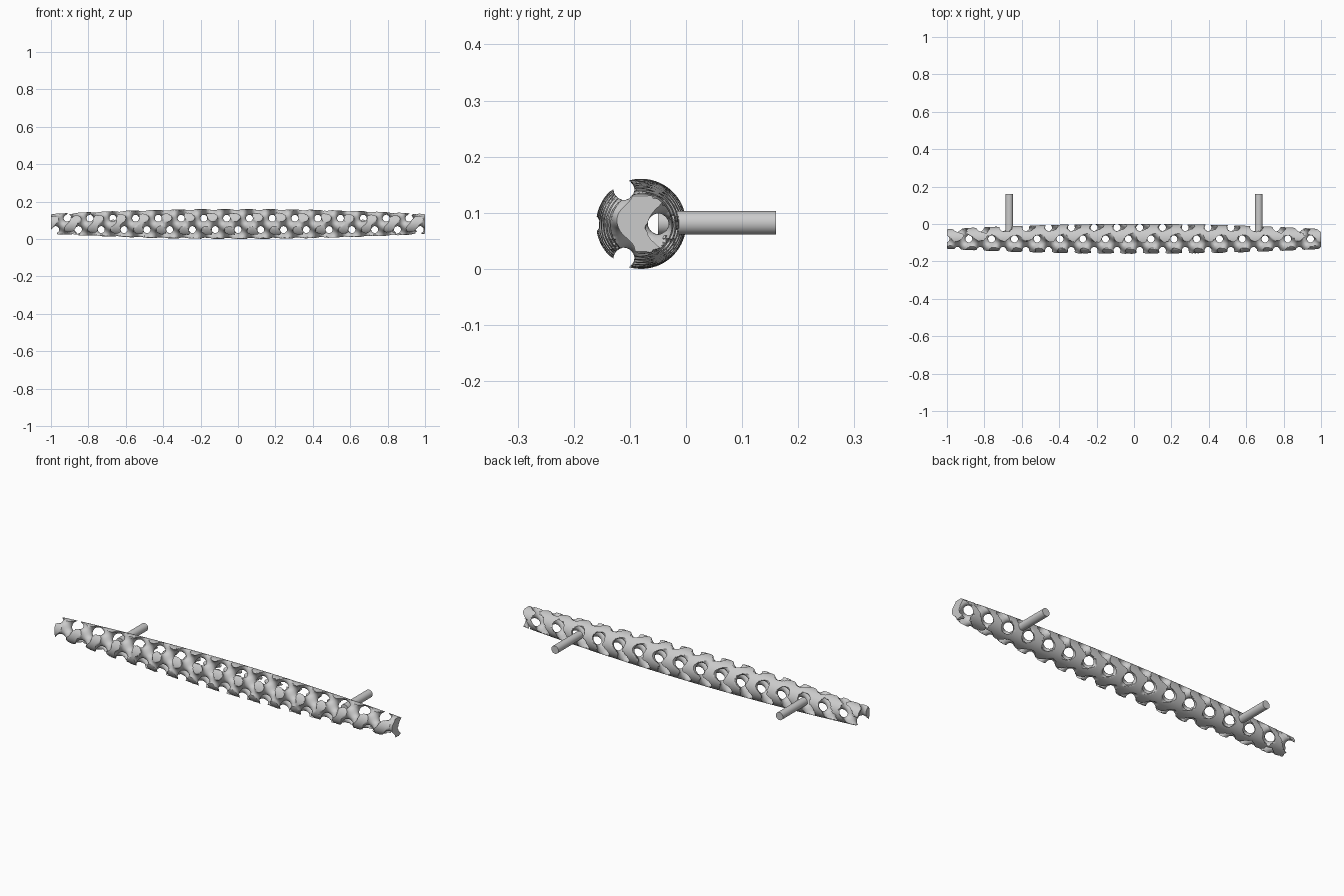
import bpy, math
from mathutils import Vector

if "Cube" in bpy.data.objects:
    bpy.data.objects.remove(bpy.data.objects["Cube"])

# Overall sizes
CELL = 0.1218              # gyroid period
K = 2 * math.pi / CELL
LEVEL = 0.24               # solid where the gyroid function is above this
CY, CZ = -0.08, 0.0803     # bar axis
R_MID, R_DROP = 0.0803, 0.027
H = 0.006                  # sampling step


def radius(x):
    return R_MID - R_DROP * x * x


def gyroid(p):
    """Signed distance estimate to the lattice and its outward direction."""
    X, Y, Z = K * p.x, K * (p.y - CY), K * (p.z - CZ)
    sx, cx, sy, cy, sz, cz = (math.sin(X), math.cos(X), math.sin(Y),
                              math.cos(Y), math.sin(Z), math.cos(Z))
    f = sx * cy - sy * cz + sz * cx
    g = Vector((cx * cy - sz * sx, -sx * sy - cy * cz, sy * sz + cz * cx)) * K
    n = max(g.length, 0.3 * K)
    return (LEVEL - f) / n, -g / n


def envelope(p):
    """Barrel-shaped outer skin."""
    v = Vector((0, p.y - CY, p.z - CZ))
    r = max(v.length, 1e-6)
    return r - radius(p.x), v / r


def end_cap(p):
    return abs(p.x) - 1.0, Vector((math.copysign(1, p.x), 0, 0))


FIELDS = (gyroid, envelope, end_cap)


def snap(p):
    """Pull a vertex onto every surface it lies next to, keeping edges crisp."""
    start = p.copy()
    dists = [fn(p)[0] for fn in FIELDS]
    top = max(dists)
    near = [fn for fn, d in zip(FIELDS, dists) if d > -0.5 * H or d == top]
    for _ in range(4):
        for fn in near:
            d, n = fn(p)
            p = p - n * d
    move = p - start
    if move.length > 1.2 * H:
        p = start + move.normalized() * 1.2 * H
    p.x = max(-1.0, min(1.0, p.x))
    return p


def lattice_bar():
    nx = int(2 / H) + 5
    ny = int(2 * R_MID / H) + 5
    xs = [(i - (nx - 1) / 2) * H for i in range(nx)]
    ys = [(i - (ny - 1) / 2) * H for i in range(ny)]
    sc = [(math.sin(K * t), math.cos(K * t)) for t in ys]
    step = (ny * ny, ny, 1)

    # Sample the combined solid on a grid (negative = inside)
    val = []
    for x in xs:
        sx, cx = math.sin(K * x), math.cos(K * x)
        R, cap = radius(x), abs(x) - 1.0
        for j, y in enumerate(ys):
            sy, cy = sc[j]
            for k, z in enumerate(ys):
                sz, cz = sc[k]
                g = (LEVEL - sx * cy + sy * cz - sz * cx) / (1.3 * K)
                val.append(max(g, math.hypot(y, z) - R, cap))

    # Every crossed grid edge gives one quad between its four cells
    sums, quads = {}, []
    for i in range(1, nx - 1):
        for j in range(1, ny - 1):
            for k in range(1, ny - 1):
                q = i * step[0] + j * step[1] + k
                a = val[q]
                for ax in range(3):
                    b = val[q + step[ax]]
                    if (a < 0) == (b < 0):
                        continue
                    pos = [xs[i], ys[j], ys[k]]
                    pos[ax] += H * a / (a - b)
                    sb, sd = step[(ax + 1) % 3], step[(ax + 2) % 3]
                    cells = [q - sb - sd, q - sd, q, q - sb]
                    for c in cells:
                        s = sums.setdefault(c, [0, 0, 0, 0])
                        s[0] += pos[0]
                        s[1] += pos[1]
                        s[2] += pos[2]
                        s[3] += 1
                    quads.append(cells if a < 0 else cells[::-1])
    index, verts = {}, []
    for c, (x, y, z, n) in sums.items():
        index[c] = len(verts)
        verts.append(snap(Vector((x / n, y / n + CY, z / n + CZ))))
    mesh = bpy.data.meshes.new("lattice_bar")
    mesh.from_pydata([tuple(v) for v in verts], [],
                     [[index[c] for c in q] for q in quads])
    mesh.validate()
    mesh.update()
    ob = bpy.data.objects.new("lattice_bar", mesh)
    bpy.context.collection.objects.link(ob)
    return ob


def smooth(ob, deg):
    bpy.ops.object.select_all(action='DESELECT')
    ob.select_set(True)
    bpy.context.view_layer.objects.active = ob
    bpy.ops.object.shade_smooth_by_angle(angle=math.radians(deg))


# Porous tapered bar
smooth(lattice_bar(), 40)

# Two mounting pegs pointing backwards
for side, name in ((-1, "peg_left"), (1, "peg_right")):
    y0, y1 = -0.05, 0.16
    bpy.ops.mesh.primitive_cylinder_add(
        vertices=48, radius=0.021, depth=y1 - y0,
        location=(side * 0.667, (y0 + y1) / 2, 0.082),
        rotation=(math.pi / 2, 0, 0))
    peg = bpy.context.object
    peg.name = name
    smooth(peg, 40)
